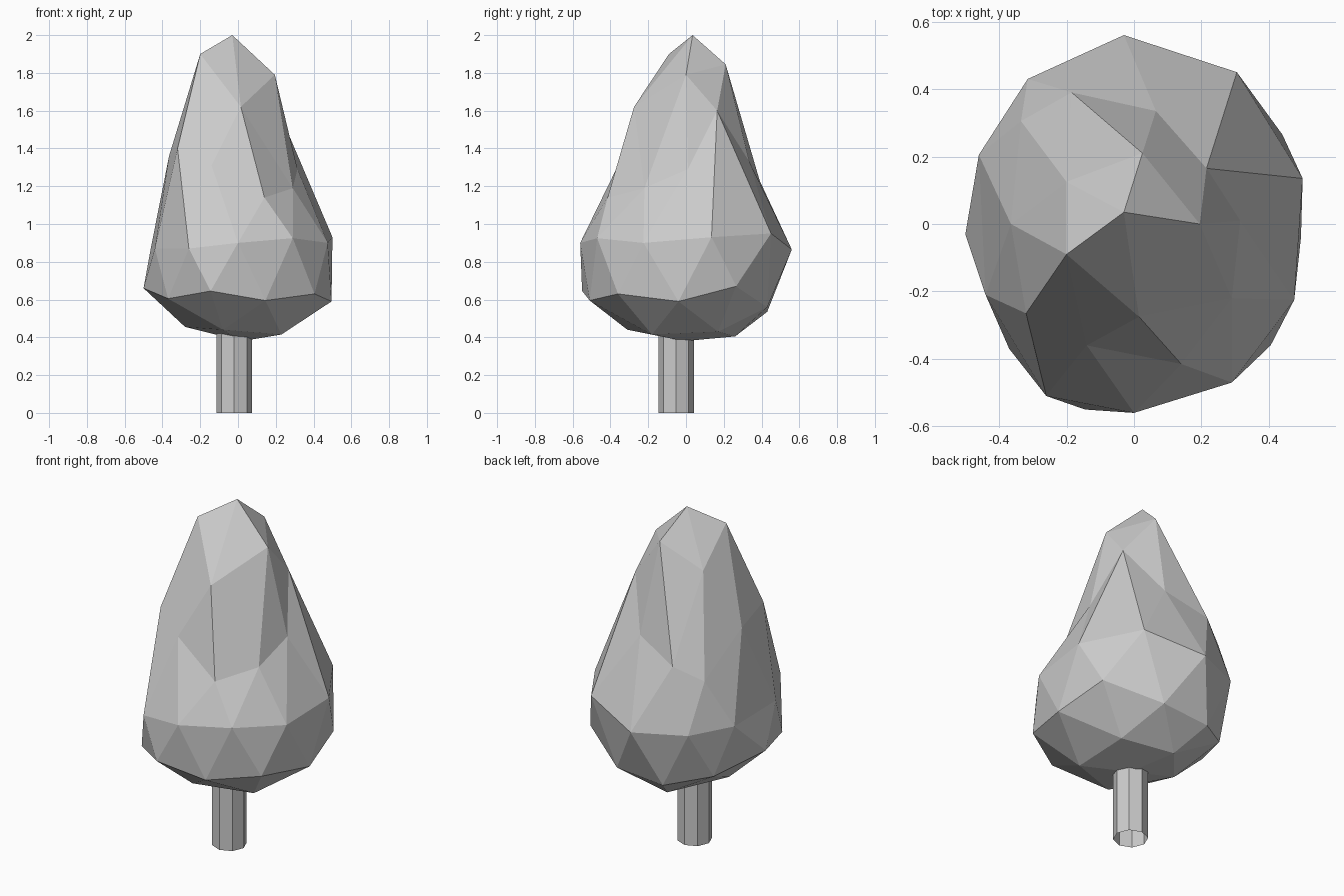
import bpy
import bmesh
from mathutils import Vector

cube = bpy.data.objects.get("Cube")
if cube:
    bpy.data.objects.remove(cube)


def make_material(name, color):
    mat = bpy.data.materials.new(name)
    mat.use_nodes = True
    mat.diffuse_color = color
    for node in mat.node_tree.nodes:
        if node.type == "BSDF_PRINCIPLED":
            node.inputs["Base Color"].default_value = color
    return mat


def finish_object(bm, name, mat):
    """Turn a bmesh into a flat shaded object in the scene."""
    mesh = bpy.data.meshes.new(name)
    bm.to_mesh(mesh)
    bm.free()
    mesh.materials.append(mat)
    obj = bpy.data.objects.new(name, mesh)
    bpy.context.collection.objects.link(obj)
    return obj


def add_ring(bm, points):
    """Add one horizontal ring of points, given in hundredths of a unit."""
    return [bm.verts.new(Vector(p) / 100) for p in points]


def close_with_pole(bm, pole, small, large):
    """Cap a ring of ten with a ring of five and a single pole point."""
    for i, v in enumerate(small):
        nxt = small[(i + 1) % 5]
        before, middle, after = (large[(2 * i + k) % 10] for k in (-1, 0, 1))
        bm.faces.new((pole, v, nxt))
        bm.faces.new((v, before, middle))
        bm.faces.new((v, middle, after))
        bm.faces.new((v, after, nxt))


def zigzag_band(bm, straight, offset):
    """Join two rings of ten, the second turned half a step onward."""
    for i in range(10):
        j = (i + 1) % 10
        bm.faces.new((straight[i], offset[i], straight[j]))
        bm.faces.new((straight[j], offset[i], offset[j]))


gray = make_material("plain gray", (0.6, 0.6, 0.6, 1))

# Crown: a faceted, uneven drop made of rings, each running from +x towards +y
crown = bmesh.new()
tip, base = add_ring(crown, [(-3, 3.5, 200), (2, -1, 38)])
upper = add_ring(crown, [(19.5, 0, 179), (2.5, 21, 184.5), (-20, 12.5, 170),
                         (-20, -9, 190), (1.5, -27.5, 162)])
shoulder = add_ring(crown, [(31.5, 1, 129), (21.5, 16.5, 160), (6.5, 33.5, 133),
                            (-18.5, 39, 123), (-33.5, 30.5, 115),
                            (-36.5, 0, 136), (-32, -26.5, 140),
                            (-14, -36, 131), (14, -41.5, 114), (29, -22, 119)])
belly = add_ring(crown, [(50, 13.5, 93), (30.5, 45, 95), (-3, 56, 86.5),
                         (-31.5, 43, 87), (-46, 20.5, 88), (-44, -21, 87),
                         (-26, -51, 87), (0, -56, 90), (29, -47, 92.5),
                         (47.5, -22.5, 90)])
hem = add_ring(crown, [(49.5, -4, 59), (44, 26.5, 67), (15, 43, 56),
                       (-15, 43, 53.5), (-37, 27, 58.5), (-50, -3, 66),
                       (-37, -37, 60.5), (-14.5, -55, 64.5), (14.5, -51, 59.5),
                       (40.5, -36, 63)])
underside = add_ring(crown, [(23, 17, 43), (-6, 26, 40.5), (-28, 0, 45.5),
                             (-8, -31, 44), (23, -18, 41.5)])

close_with_pole(crown, tip, upper, shoulder)
zigzag_band(crown, shoulder, belly)
zigzag_band(crown, hem, belly)
close_with_pole(crown, base, underside, hem[1:] + hem[:1])
bmesh.ops.recalc_face_normals(crown, faces=crown.faces)
finish_object(crown, "crown", gray)

# Trunk: an open eight sided tube reaching up into the crown
trunk = bmesh.new()
height = 0.45
bmesh.ops.create_cone(trunk, cap_ends=False, segments=8,
                      radius1=0.094, radius2=0.094, depth=height)
trunk_object = finish_object(trunk, "trunk", gray)
trunk_object.location = (-0.02, -0.052, height / 2)
